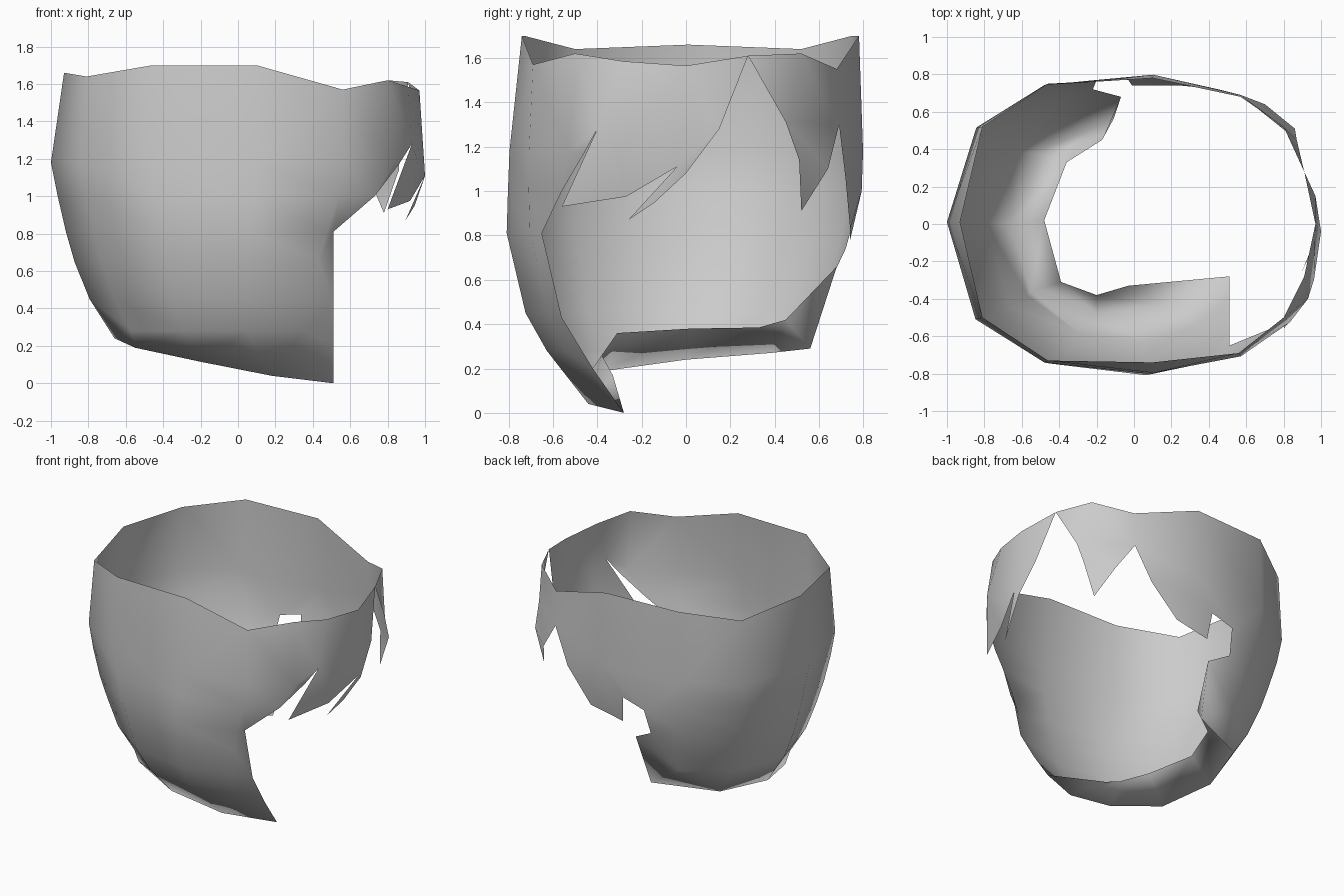
import bpy, bmesh, math
from mathutils import Vector
from mathutils.geometry import delaunay_2d_cdt

if "Cube" in bpy.data.objects:
    bpy.data.objects.remove(bpy.data.objects["Cube"])

# Half-widths of the bowl by height (z, size) on each side
LEFT = [(0.2, .62), (.24, .66), (.46, .80), (.69, .89), (.93, .95), (1.18, 1.0), (1.66, .93)]
RIGHT = [(0.0, .55), (.43, .77), (.81, .92), (1.1, 1.0), (1.25, 1.0), (1.57, .97)]
FRONT = [(.04, .45), (.2, .58), (.43, .72), (.81, .81), (1.14, .80), (1.7, .76)]
BACK = [(.29, .56), (.65, .72), (.9, .79), (1.2, .80), (1.7, .78)]


def lerp_table(tab, z):
    if z <= tab[0][0]:
        return tab[0][1]
    for (z0, a), (z1, b) in zip(tab, tab[1:]):
        if z <= z1:
            return a + (b - a) * (z - z0) / (z1 - z0)
    return tab[-1][1]


def power(z, left):
    # section is squarer near the rim, rounder below
    low = 2.2 if left else 2.0
    return low + (2.45 - low) * min(max((z - .75) / .35, 0), 1)


def sgn_pow(v, e):
    return math.copysign(abs(v) ** e, v)


def body(phi, z):
    c, s = math.cos(phi), math.sin(phi)
    e = 2 / power(z, c < 0)
    return Vector((lerp_table(RIGHT if c > 0 else LEFT, z) * sgn_pow(c, e),
                   lerp_table(BACK if s > 0 else FRONT, z) * sgn_pow(s, e), z))


def angle(p):
    x, y, z = p
    e = power(z, x < 0) / 2
    return math.atan2(sgn_pow(y / lerp_table(BACK if y > 0 else FRONT, z), e),
                      sgn_pow(x / lerp_table(RIGHT if x > 0 else LEFT, z), e))


# Upper rim, counter-clockwise from the point where the wall is split
tip = (.91, .28, 1.61)
rim = [tip, (.8, .52, 1.62), (.57, .68, 1.55), (.1, .78, 1.7), (-.46, .75, 1.7),
       (-.81, .52, 1.64), (-.93, .01, 1.66), (-.81, -.5, 1.64), (-.46, -.73, 1.7),
       (.1, -.74, 1.7), (.56, -.69, 1.57), (.8, -.5, 1.62), (.91, -.28, 1.585),
       (.97, 0, 1.565), tip]
# Jagged broken edge on the right, running back to the front
right_break = [(.97, .15, 1.28), (.99, 0, 1.08), (.945, -.14, .95), (.895, -.26, .87),
               (1.0, -.04, 1.11), (.92, -.27, .975), (.80, -.56, .93), (.93, -.4, 1.28),
               (.86, -.46, 1.17), (.73, -.56, 1.0), (.51, -.65, .81), (.51, -.56, .43),
               (.51, -.42, .2)]
# Lowest ring, front to back, and the curled-in lip that follows it
low_ring = [(.51, -.28, 0), (.18, -.44, .04), (-.2, -.48, .115), (-.55, -.36, .19),
            (-.66, 0, .24), (-.54, .38, .27), (-.11, .56, .29)]
lip = [(-.03, -.33, .17), (-.2, -.38, .26), (-.39, -.31, .36),
       (-.48, .02, .38), (-.36, .33, .385), (-.17, .45, .42)]
# Broken edge along the back
back_break = [(-.07, .68, .66), (-.22, .72, .74), (-.2, .77, .92), (-.03, .77, .97),
              (-.01, .74, .78), (.25, .74, .83), (.45, .72, 1.05), (.57, .69, 1.3),
              (.7, .64, 1.1), (.78, .52, .91), (.86, .51, 1.14), (.87, .45, 1.31)]

# Unroll the outline to (angle, height)
outline = rim + right_break + low_ring + back_break
start = angle(tip)
flat = []
for i, p in enumerate(outline):
    a = angle(p)
    if a < start - 1e-4 or i == len(rim) - 1:
        a += 2 * math.pi
    flat.append(Vector((a, p[2])))
n = len(outline)


def inside(q):
    hit = False
    for a, b in zip(flat, flat[1:] + flat[:1]):
        if (a.y > q.y) != (b.y > q.y) and q.x < a.x + (b.x - a.x) * (q.y - a.y) / (b.y - a.y):
            hit = not hit
    return hit


def clearance(q):
    best = 9
    for a, b in zip(flat, flat[1:] + flat[:1]):
        d = b - a
        t = min(max((q - a).dot(d) / max(d.length_squared, 1e-9), 0), 1)
        best = min(best, (a + d * t - q).length)
    return best


# Inner grid points under each rim corner
grid = [Vector((c.x, z)) for c in flat[1:len(rim) - 1] for z in (1.18, 1.0, .81, .65, .45, .28)]
grid = [q for q in grid if inside(q) and clearance(q) > .06]
edges = [(i, (i + 1) % n) for i in range(n)]
verts2, _, faces, orig, _, _ = delaunay_2d_cdt(flat + grid, edges, [], 1, 1e-5)

# Wrap the triangles round the bowl
bm = bmesh.new()
verts = []
for q, src in zip(verts2, orig):
    known = [i for i in src if i < n]
    verts.append(bm.verts.new(outline[known[0]] if known else body(q.x, q.y)))
for f in faces:
    bm.faces.new([verts[i] for i in f])

# Curled lip joined to the lowest ring, starting from the pointed front corner
first = len(rim) + len(right_break)
where = {i: k for k, src in enumerate(orig) for i in src}
ring = [verts[where[first + i]] for i in range(len(low_ring))]
inner = [bm.verts.new(p) for p in lip]
bm.faces.new((ring[0], ring[1], inner[0]))
for i in range(len(lip) - 1):
    bm.faces.new((ring[i + 1], ring[i + 2], inner[i + 1], inner[i]))
bm.faces.new((ring[-1], verts[where[first + len(low_ring)]], inner[-1]))

bmesh.ops.remove_doubles(bm, verts=bm.verts, dist=1e-4)
bmesh.ops.delete(bm, geom=[v for v in bm.verts if not v.link_faces], context='VERTS')
bmesh.ops.recalc_face_normals(bm, faces=bm.faces)
# Wall faces point outward
f = min(bm.faces, key=lambda f: f.calc_center_median().x)
if f.normal.x > 0:
    bmesh.ops.reverse_faces(bm, faces=bm.faces)
for f in bm.faces:
    f.smooth = True

mesh = bpy.data.meshes.new("broken_bowl")
bm.to_mesh(mesh)
bm.free()
grey = bpy.data.materials.new("plain_grey")
grey.diffuse_color = (.6, .6, .6, 1)
grey.use_nodes = True
grey.node_tree.nodes["Principled BSDF"].inputs["Base Color"].default_value = grey.diffuse_color
mesh.materials.append(grey)
bpy.context.collection.objects.link(bpy.data.objects.new("broken_bowl", mesh))
